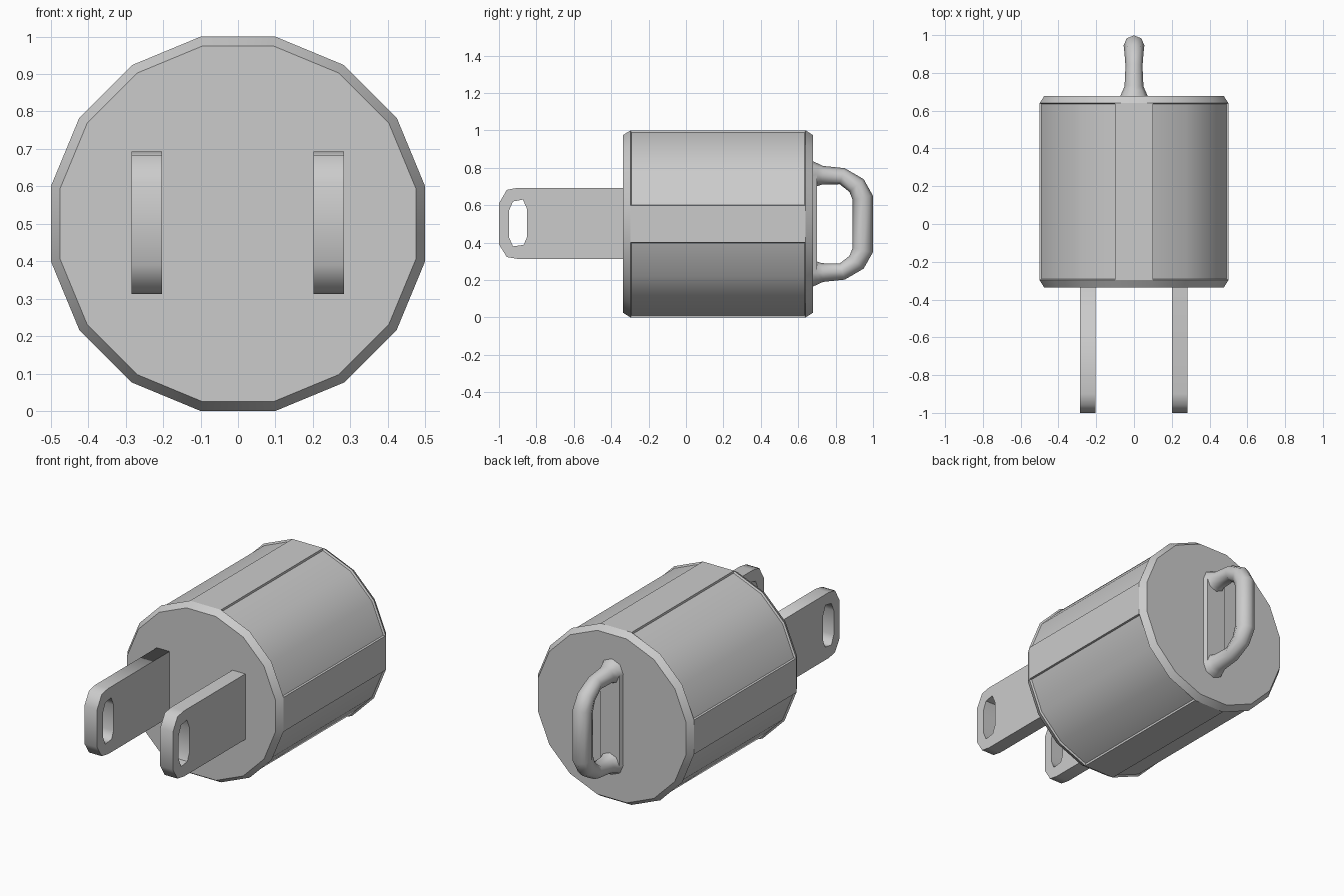
import bpy, bmesh, math
from mathutils import Vector, Matrix

if "Cube" in bpy.data.objects:
    bpy.data.objects.remove(bpy.data.objects["Cube"])

CZ = 0.5  # height of the body axis


def finish(name, bm, smooth=True):
    bmesh.ops.recalc_face_normals(bm, faces=bm.faces)
    me = bpy.data.meshes.new(name)
    bm.to_mesh(me)
    bm.free()
    ob = bpy.data.objects.new(name, me)
    bpy.context.collection.objects.link(ob)
    if smooth:
        bpy.ops.object.select_all(action='DESELECT')
        ob.select_set(True)
        bpy.context.view_layer.objects.active = ob
        bpy.ops.object.shade_smooth_by_angle(angle=math.radians(30))
    return ob


def skin(bm, rings):
    """Join rings of points with quads and cap both ends."""
    rows = [[bm.verts.new(p) for p in r] for r in rings]
    n = len(rows[0])
    bands = [[bm.faces.new((a[i], a[(i + 1) % n], b[(i + 1) % n], b[i]))
              for i in range(n)] for a, b in zip(rows, rows[1:])]
    bm.faces.new(rows[0])
    bm.faces.new(rows[-1])
    return bands


# Body: 16-sided barrel with bevelled ends
R = 0.5 / math.cos(math.pi / 16)
r = 0.475 / math.cos(math.pi / 16)


def ring16(y, rad):
    return [(rad * math.cos(a), y, CZ + rad * math.sin(a))
            for a in (math.pi / 16 + k * math.pi / 8 for k in range(16))]


bm = bmesh.new()
side = skin(bm, [ring16(-0.337, r), ring16(-0.297, R), ring16(0.64, R), ring16(0.678, r)])[1]
bmesh.ops.recalc_face_normals(bm, faces=bm.faces)
# Four recessed panels, three facets each, between the flat strips
for q in range(4):
    group = side[q * 4:q * 4 + 3]
    bmesh.ops.inset_region(bm, faces=group, thickness=0.006, depth=-0.01,
                           use_boundary=True, use_even_offset=True)
finish("body", bm)

# Prongs: flat blades with chamfered tips and a slot
blade = [(-0.3, 0.693), (-0.90, 0.693), (-0.958, 0.682), (-1.0, 0.61),
         (-1.0, 0.39), (-0.958, 0.323), (-0.90, 0.313), (-0.3, 0.313)]
slot = [(-0.925, 0.62), (-0.872, 0.63), (-0.85, 0.58), (-0.85, 0.43),
        (-0.868, 0.388), (-0.925, 0.38), (-0.947, 0.43), (-0.947, 0.57)]
for x, name in ((-0.244, "left_prong"), (0.242, "right_prong")):
    cu = bpy.data.curves.new(name, 'CURVE')
    cu.dimensions = '2D'
    cu.fill_mode = 'BOTH'
    cu.extrude = 0.041
    for pts in (blade, slot):
        sp = cu.splines.new('POLY')
        sp.points.add(len(pts) - 1)
        for p, (u, v) in zip(sp.points, pts):
            p.co = (u, v, 0, 1)
        sp.use_cyclic_u = True
    ob = bpy.data.objects.new(name, cu)
    bpy.context.collection.objects.link(ob)
    ob.matrix_world = Matrix(((0, 0, 1, x), (1, 0, 0, 0), (0, 1, 0, 0), (0, 0, 0, 1)))
    bpy.ops.object.select_all(action='DESELECT')
    ob.select_set(True)
    bpy.context.view_layer.objects.active = ob
    bpy.ops.object.convert(target='MESH')

# Handle: octagonal tube swept along a bent path, flared at its feet
half = [(0.67, 0.262, 0.077), (0.705, 0.262, 0.06), (0.73, 0.260, 0.05),
        (0.835, 0.255, 0.045), (0.912, 0.205, 0.051), (0.945, 0.14, 0.055)]
path = half + [(y, -z, w) for y, z, w in reversed(half)]
pts = [Vector((0, y, CZ + z)) for y, z, w in path]
rings = []
for i, p in enumerate(pts):
    d_in = (p - pts[max(i - 1, 0)]).normalized()
    d_out = (pts[min(i + 1, len(pts) - 1)] - p).normalized()
    t = (d_in + d_out).normalized()
    if i in (0, len(pts) - 1):
        t = Vector((0, 1 if i == 0 else -1, 0))
    side_v = Vector((1, 0, 0))
    up = t.cross(side_v)
    w = path[i][2]
    rings.append([p + w * (math.cos(a) * side_v + math.sin(a) * up)
                  for a in (k * math.pi / 4 for k in range(8))])
bm = bmesh.new()
skin(bm, rings)
ob = finish("handle", bm, smooth=False)
ob.select_set(True)
bpy.context.view_layer.objects.active = ob
bpy.ops.object.shade_smooth_by_angle(angle=math.radians(50))

# Handle plate: thin raised strip between the handle feet
bm = bmesh.new()
skin(bm, [[(sx * w, y, CZ + sz * h) for sx, sz in ((-1, -1), (1, -1), (1, 1), (-1, 1))]
          for y, w, h in ((0.67, 0.075, 0.27), (0.70, 0.062, 0.26))])
finish("handle_plate", bm)
